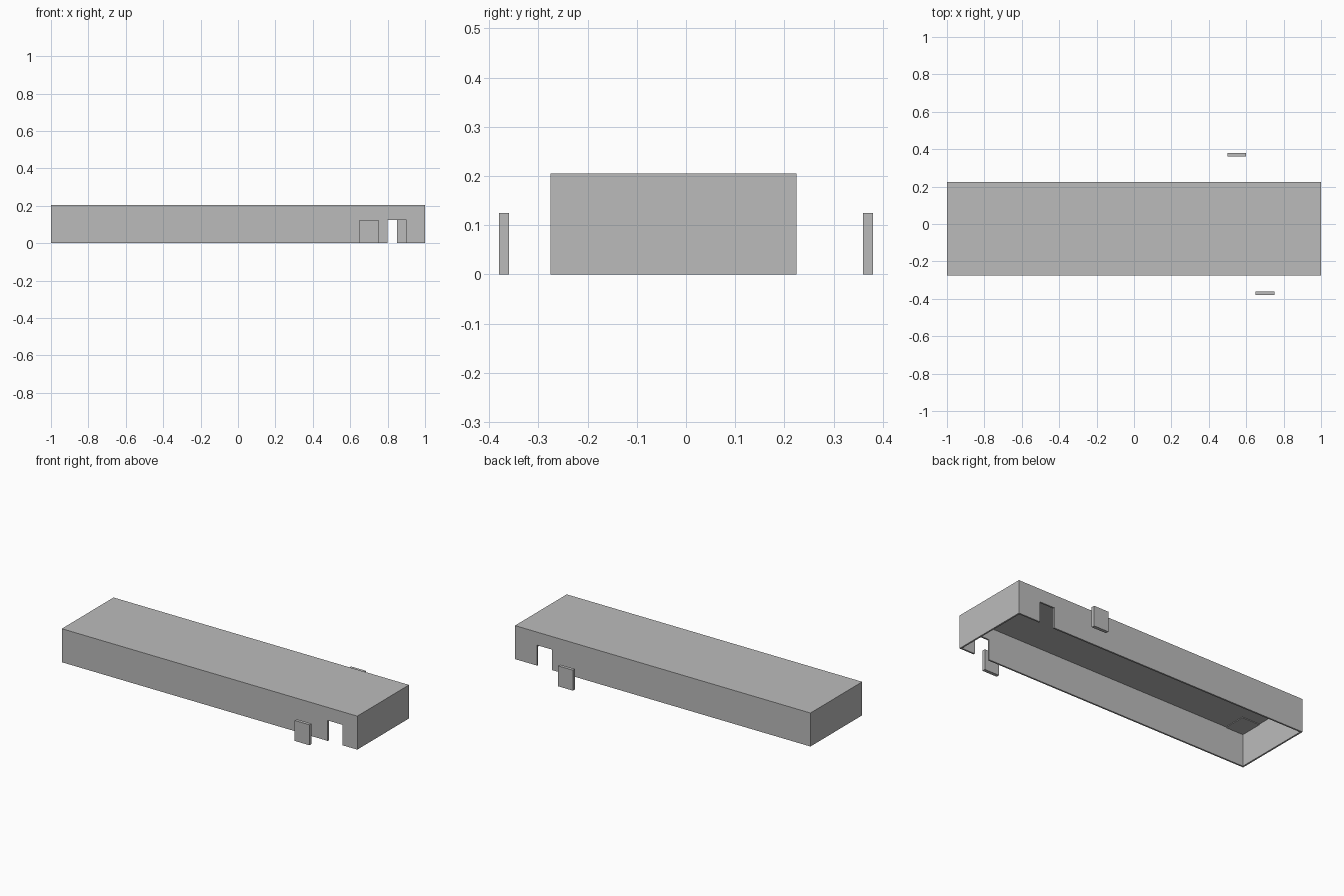
import bpy
import bmesh

# Remove the default object
cube = bpy.data.objects.get("Cube")
if cube:
    bpy.data.objects.remove(cube, do_unlink=True)

# Single grey material
grey = bpy.data.materials.new("plain grey")
grey.use_nodes = True
colour = (0.5, 0.5, 0.5, 1)
grey.diffuse_color = colour
grey.node_tree.nodes["Principled BSDF"].inputs["Base Color"].default_value = colour

X0, X1 = -1.0, 1.0
Y0, Y1 = -0.275, 0.225
HEIGHT, ROOF, WALL, DOOR = 0.205, 0.005, 0.01, 0.125
EAVES = HEIGHT - ROOF


def finish(name, bm):
    bmesh.ops.recalc_face_normals(bm, faces=bm.faces)
    mesh = bpy.data.meshes.new(name)
    bm.to_mesh(mesh)
    bm.free()
    mesh.materials.append(grey)
    obj = bpy.data.objects.new(name, mesh)
    bpy.context.collection.objects.link(obj)
    return obj


def box(name, x, y, z):
    bm = bmesh.new()
    bmesh.ops.create_cube(bm, size=1)
    for v in bm.verts:
        v.co = [r[0] if c < 0 else r[1] for c, r in zip(v.co, (x, y, z))]
    return finish(name, bm)


def long_wall(name, y, gap):
    """Wall profile with a doorway, extruded through its thickness."""
    a, b = gap
    outline = [(X0, 0), (a, 0), (a, DOOR), (b, DOOR), (b, 0),
               (X1, 0), (X1, EAVES), (X0, EAVES)]
    bm = bmesh.new()
    face = bm.faces.new([bm.verts.new((x, y, z)) for x, z in outline])
    new = bmesh.ops.extrude_face_region(bm, geom=[face])["geom"]
    verts = [g for g in new if isinstance(g, bmesh.types.BMVert)]
    bmesh.ops.translate(bm, verts=verts, vec=(0, WALL, 0))
    return finish(name, bm)


# Shell, open underneath
long_wall("front_wall", Y0, (0.80, 0.90))
long_wall("back_wall", Y1 - WALL, (0.75, 0.85))
inner_y = (Y0 + WALL, Y1 - WALL)
box("left_end_wall", (X1 - WALL, X1), inner_y, (0, EAVES))
box("right_end_wall", (X0, X0 + WALL), inner_y, (0, EAVES))
box("roof", (X0, X1), (Y0, Y1), (EAVES, HEIGHT))

# Thin hatch plate under the roof in the far corner
box("ceiling_hatch", (X0 + WALL, -0.87), (Y0 + WALL, -0.125), (EAVES - 0.004, EAVES))

# Detached door panels
box("front_door", (0.65, 0.75), (-0.38, -0.36), (0, DOOR))
box("back_door", (0.50, 0.60), (0.36, 0.38), (0, DOOR))
